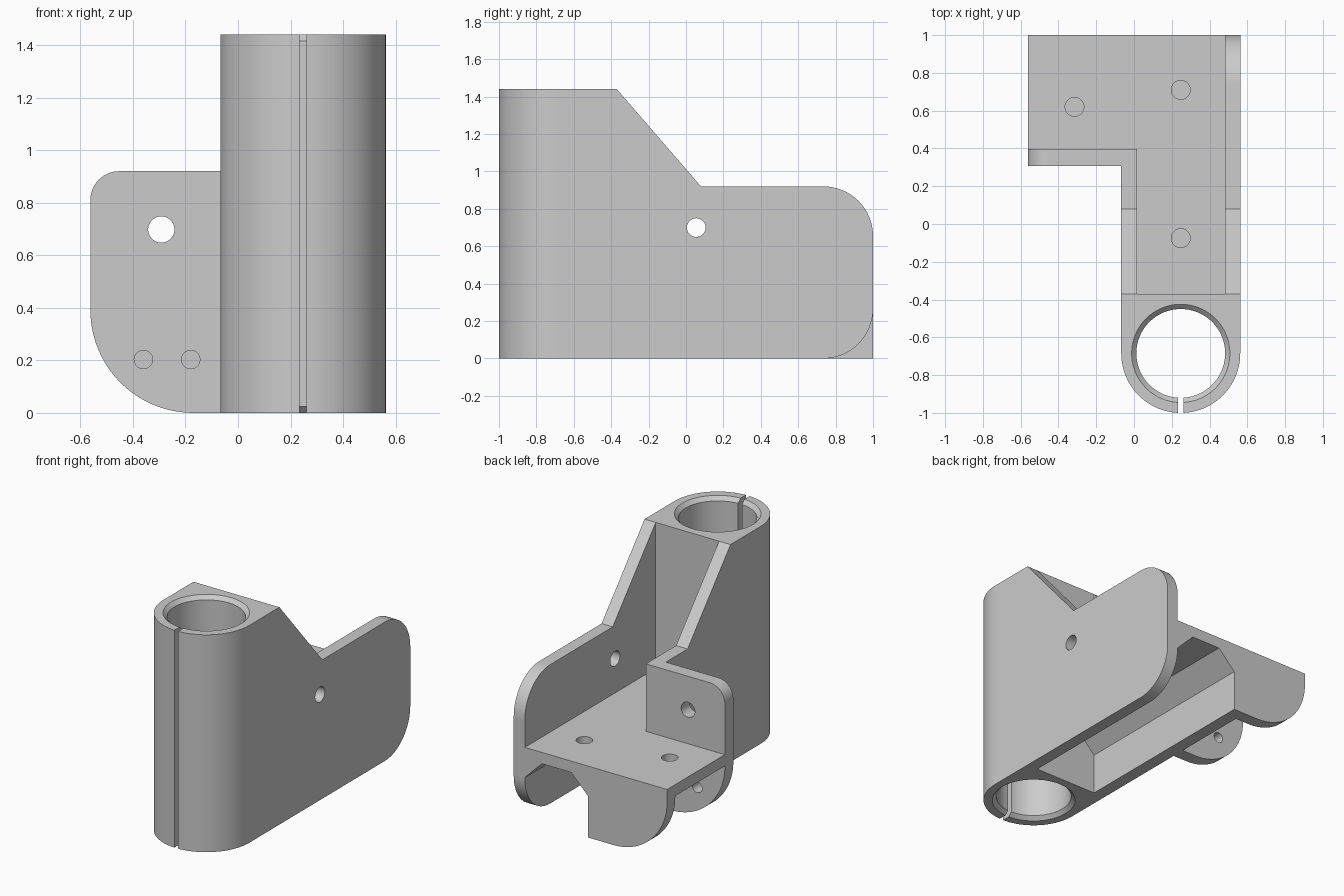
import bpy, bmesh, math
from mathutils import Matrix, Vector

if "Cube" in bpy.data.objects:
    bpy.data.objects.remove(bpy.data.objects["Cube"], do_unlink=True)

grey = bpy.data.materials.new("light_grey")
grey.use_nodes = True
COLOR = (0.6, 0.6, 0.6, 1)
grey.diffuse_color = COLOR
grey.node_tree.nodes["Principled BSDF"].inputs["Base Color"].default_value = COLOR

H, FLOOR, CEIL, RIM = 1.44, 0.473, 0.398, 0.92      # main heights
XL, XR, IN_L, IN_R = 0.5625, -0.0675, 0.481, 0.017  # outer and inner wall sides
FRONT = -0.37                                       # back face of the tube block
BX, BY, R, BORE = 0.2475, -0.685, 0.315, 0.235      # tube axis and radii


def arc(cx, cy, r, a0, a1, n=16):
    steps = [math.radians(a0 + (a1 - a0) * i / n) for i in range(n + 1)]
    return [(cx + r * math.cos(a), cy + r * math.sin(a)) for a in steps]


def finish(name, bm):
    bmesh.ops.recalc_face_normals(bm, faces=bm.faces)
    me = bpy.data.meshes.new(name)
    bm.to_mesh(me)
    bm.free()
    me.materials.append(grey)
    ob = bpy.data.objects.new(name, me)
    bpy.context.collection.objects.link(ob)
    return ob


def prism(name, pts, axis, lo, hi):
    """Extrude a 2D outline along an axis from lo to hi."""
    place = {"x": lambda a, b: (lo, a, b),
             "y": lambda a, b: (a, lo, b),
             "z": lambda a, b: (a, b, lo)}[axis]
    bm = bmesh.new()
    face = bm.faces.new([bm.verts.new(place(*p)) for p in pts])
    geom = bmesh.ops.extrude_face_region(bm, geom=[face])["geom"]
    shift = Vector([(hi - lo) * (axis == k) for k in "xyz"])
    bmesh.ops.translate(bm, vec=shift, verts=[v for v in geom if isinstance(v, bmesh.types.BMVert)])
    return finish(name, bm)


def box(name, x0, x1, y0, y1, z0, z1):
    return prism(name, [(x0, y0), (x1, y0), (x1, y1), (x0, y1)], "z", z0, z1)


def rod(name, center, axis, depth, r1, r2=None, n=48):
    """Cylinder or cone cutter."""
    turn = {"x": Matrix.Rotation(math.pi / 2, 4, "Y"),
            "y": Matrix.Rotation(math.pi / 2, 4, "X"), "z": Matrix()}[axis]
    bm = bmesh.new()
    bmesh.ops.create_cone(bm, cap_ends=True, segments=n, radius1=r1,
                          radius2=r1 if r2 is None else r2, depth=depth,
                          matrix=Matrix.Translation(center) @ turn)
    return finish(name, bm)


def combine(target, other, operation):
    bpy.context.view_layer.objects.active = target
    mod = target.modifiers.new(operation, "BOOLEAN")
    mod.operation, mod.solver, mod.object = operation, "EXACT", other
    bpy.ops.object.modifier_apply(modifier=mod.name)
    bpy.data.objects.remove(other, do_unlink=True)


# Clamp tube with a square back
body = prism("corner_bracket",
             [(XL, FRONT), (XR, FRONT)] + arc(BX, BY, R, 180, 360, 48), "z", 0, H)

# Side walls with a sloped shoulder
slope = [(-0.45, 0), (-0.45, H), (FRONT, H), (0.08, RIM)]
CORNER = 0.265
left_wall = prism("left_wall", slope + arc(1 - CORNER, RIM - CORNER, CORNER, 90, 0)
                  + arc(1 - CORNER, CORNER, CORNER, 0, -90), "x", IN_L, XL)
right_wall = prism("right_wall", slope + [(0.396, RIM), (0.396, FLOOR), (1, FLOOR), (1, 0)],
                   "x", XR, IN_R)

# Tabs at the right side: a tall front one and a low back one
curve = arc(-0.17, 0.392, 0.392, 180, 270, 24)
front_tab = prism("front_tab", [(-0.03, 0), (-0.03, RIM)]
                  + arc(-0.452, RIM - 0.11, 0.11, 90, 180) + curve, "y", 0.307, 0.396)
back_tab = prism("back_tab", [(-0.03, 0), (-0.03, FLOOR), (-0.562, FLOOR)] + curve,
                 "y", 0.915, 1)

# Floor plate and the angled fillets below it
floor = prism("floor", [(-0.03, -0.4), (0.5, -0.4), (0.5, 0.8), (IN_L, 0.8), (IN_L, 1),
                        (-0.562, 1), (-0.562, 0.35), (-0.03, 0.35)], "z", CEIL, FLOOR)
fillets = []
for wall, sign in ((IN_R, 1), (IN_L, -1)):
    fillets.append(prism("fillet", [(wall - 0.03 * sign, CEIL - 0.155),
                                    (wall + 0.15 * sign, CEIL + 0.025),
                                    (wall - 0.03 * sign, CEIL + 0.025)], "y", -0.4, 1))

for part in [left_wall, right_wall, front_tab, back_tab, floor] + fillets:
    combine(body, part, "UNION")

# Bore with chamfered rims, and the clamping slit
cuts = [rod("bore", (BX, BY, H / 2), "z", H + 0.2, BORE, n=96),
        rod("rim_low", (BX, BY, 0), "z", 0.05, BORE + 0.05, BORE, 96),
        rod("rim_top", (BX, BY, H), "z", 0.05, BORE, BORE + 0.05, 96),
        box("slit", BX - 0.014, BX + 0.014, -1.1, BY, -0.1, H + 0.1)]

# Screw holes: walls, front tab, and shallow ones in the floor
cuts.append(rod("wall_hole", (BX, 0.055, 0.7), "x", 1, 0.05))
for x, z, r in ((-0.292, 0.698, 0.05), (-0.36, 0.203, 0.035), (-0.18, 0.203, 0.035)):
    cuts.append(rod("tab_hole", (x, 0.355, z), "y", 0.2, r))
for x, y in ((BX, 0.71), (BX, -0.075), (-0.315, 0.62)):
    cuts.append(rod("floor_hole", (x, y, FLOOR), "z", 0.13, 0.05))
for cut in cuts:
    combine(body, cut, "DIFFERENCE")

# Merge coplanar faces, then smooth only the curved strips
bm = bmesh.new()
bm.from_mesh(body.data)
bmesh.ops.remove_doubles(bm, verts=bm.verts, dist=0.0002)
bmesh.ops.dissolve_limit(bm, angle_limit=math.radians(0.5), verts=bm.verts, edges=bm.edges)
bm.to_mesh(body.data)
bm.free()
bpy.ops.object.select_all(action="DESELECT")
body.select_set(True)
bpy.context.view_layer.objects.active = body
bpy.ops.object.shade_smooth_by_angle(angle=math.radians(25))
for p in body.data.polygons:
    if p.area > 0.06:
        p.use_smooth = False
